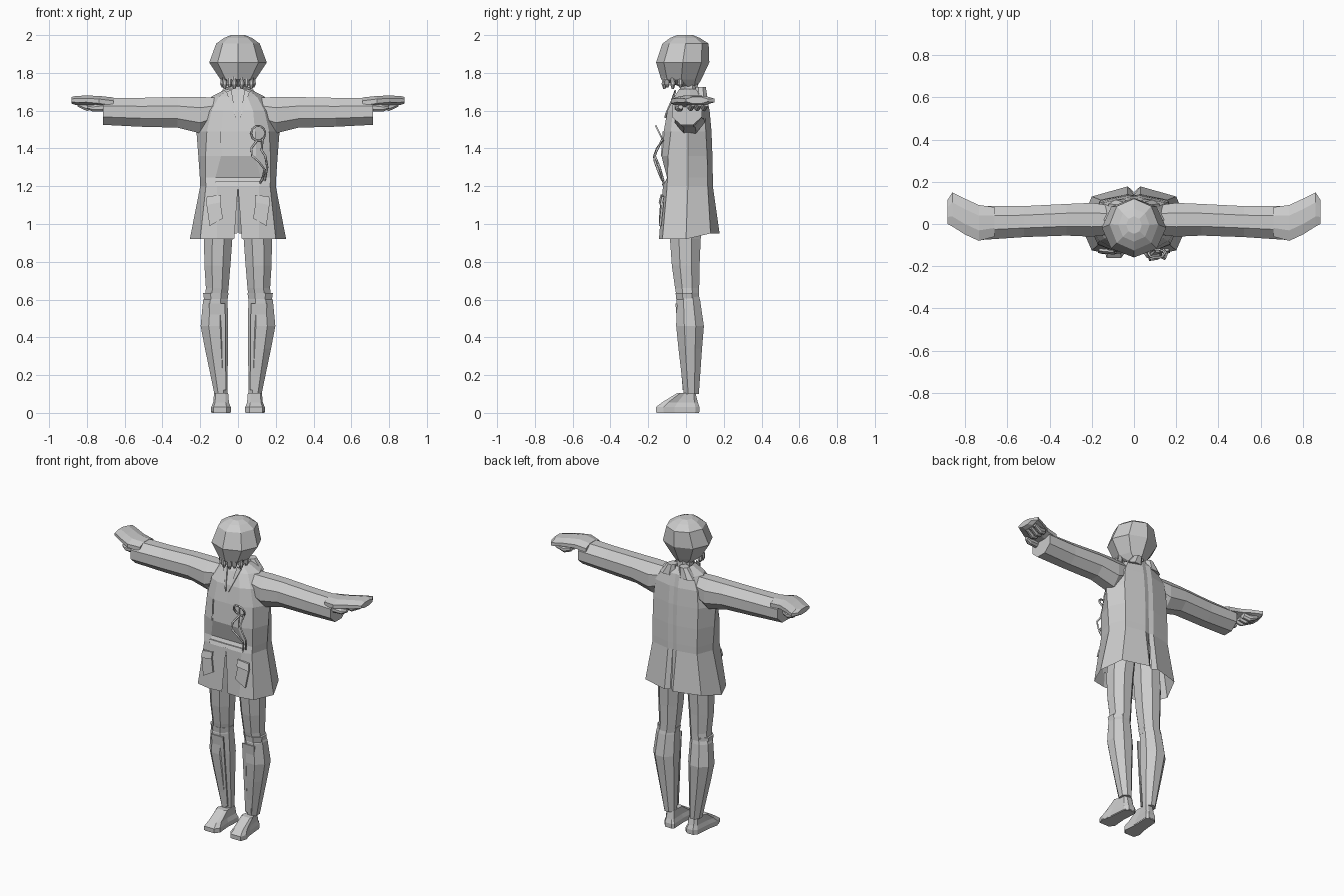
import bpy, bmesh, math
from mathutils import Vector

grey = bpy.data.materials.new("plain_grey")
grey.diffuse_color = (0.6, 0.6, 0.6, 1)


def finish(name, bm, mirror):
    bmesh.ops.recalc_face_normals(bm, faces=bm.faces)
    me = bpy.data.meshes.new(name)
    bm.to_mesh(me)
    bm.free()
    me.materials.append(grey)
    ob = bpy.data.objects.new(name, me)
    bpy.context.collection.objects.link(ob)
    if mirror:
        m = ob.modifiers.new("mirror", 'MIRROR')
        m.use_clip = True
        m.merge_threshold = 0.0005
    return ob


def loft(name, rings, closed=True, caps=True, mirror=True):
    """Skin a list of equal-length point rings."""
    bm = bmesh.new()
    rows = [[bm.verts.new(p) for p in r] for r in rings]
    n = len(rows[0])
    for a, b in zip(rows, rows[1:]):
        for i in range(n if closed else n - 1):
            j = (i + 1) % n
            bm.faces.new((a[i], a[j], b[j], b[i]))
    if caps:
        bm.faces.new(rows[0])
        bm.faces.new(rows[-1])
    return finish(name, bm, mirror)


def oct_ring(a0, a1, b0, b1, n=8, turn=0.5):
    """Polygon filling the box a0..a1, b0..b1."""
    pts = []
    k = 1 / math.cos(math.pi / n) if turn else 1
    if turn:
        k = 1 / math.cos(math.pi / n)
    for i in range(n):
        t = 2 * math.pi * (i + turn) / n
        pts.append(((a0 + a1) / 2 + math.cos(t) * k * (a1 - a0) / 2 * math.cos(math.pi / n) * (1.08 if turn else 1),
                    (b0 + b1) / 2 + math.sin(t) * k * (b1 - b0) / 2 * math.cos(math.pi / n) * (1.08 if turn else 1)))
    return pts


def up(z, x0, x1, y0, y1, turn=0.5):
    return [(x, y, z) for x, y in oct_ring(x0, x1, y0, y1, 8, turn)]


def side(x, y0, y1, z0, z1):
    return [(x, y, z) for y, z in oct_ring(y0, y1, z0, z1)]


def plate(name, pts, depth=0.008, mirror=True):
    """Thin panel facing the front."""
    return loft(name, [pts, [(x, y + depth, z) for x, y, z in pts]], mirror=mirror)


def tube(name, pts, r, cyclic=False):
    cu = bpy.data.curves.new(name, 'CURVE')
    cu.dimensions = '3D'
    cu.bevel_depth = r
    cu.bevel_resolution = 0
    cu.use_fill_caps = True
    sp = cu.splines.new('POLY')
    sp.points.add(len(pts) - 1)
    for q, p in zip(sp.points, pts):
        q.co = (*p, 1)
    sp.use_cyclic_u = cyclic
    cu.materials.append(grey)
    ob = bpy.data.objects.new(name, cu)
    bpy.context.collection.objects.link(ob)
    return ob


# Head: faceted ball with a flat-topped crown
loft("head", [
    up(1.725, -.05, .05, -.03, .06, 0),
    up(1.765, -.10, .10, -.14, .09, 0),
    up(1.855, -.165, .165, -.17, .135, 0),
    up(1.955, -.125, .125, -.135, .13, 0),
    up(1.985, -.08, .08, -.09, .08, 0),
    up(2.0, -.04, .04, -.05, .04, 0)], mirror=False)
loft("neck", [up(1.62, -.06, .06, -.04, .07), up(1.76, -.045, .045, -.03, .06)], mirror=False)

# Ragged fringe hanging under the jaw
for i, (x, y) in enumerate([(.02, -.115), (.045, -.10), (.07, -.07), (.08, -.03)]):
    loft(f"jaw_fringe_{i}", [up(1.715 + .008 * (i % 2), x - .006, x + .006, y - .006, y + .006),
                             up(1.74, x - .015, x + .015, y - .014, y + .014),
                             up(1.79, x - .009, x + .009, y - .01, y + .01)])

# Coat: half outline from front middle to back middle at each height
coat = [
    (.92, [(.02, -.135), (.11, -.143), (.20, -.125), (.255, 0), (.20, .13), (.03, .178), (.004, .155)]),
    (1.20, [(0, -.122), (.11, -.122), (.17, -.10), (.20, .01), (.16, .115), (.03, .142), (0, .135)]),
    (1.245, [(0, -.10), (.12, -.10), (.172, -.098), (.202, .01), (.16, .115), (.03, .142), (0, .135)]),
    (1.36, [(0, -.13), (.09, -.13), (.172, -.095), (.21, .01), (.16, .112), (.03, .14), (0, .134)]),
    (1.49, [(0, -.118), (.09, -.118), (.165, -.08), (.22, .01), (.16, .105), (.03, .135), (0, .13)]),
    (1.60, [(0, -.095), (.08, -.098), (.14, -.07), (.19, .01), (.15, .10), (.03, .125), (0, .12)]),
    (1.675, [(0, -.06), (.05, -.062), (.10, -.04), (.14, .02), (.11, .08), (.03, .11), (0, .105)]),
    (1.715, [(0, -.03), (.03, -.035), (.05, -.02), (.06, .02), (.055, .06), (.03, .08), (0, .08)])]
loft("coat", [[(x, y, z + (.03 if z < 1 and y > .1 else 0)) for x, y in row] for z, row in coat],
     closed=False, caps=False)

# Collar, chest edges and pockets
plate("lapel", [(.01, -.114, 1.56), (.018, -.112, 1.58), (.062, -.06, 1.70), (.035, -.06, 1.71)])
plate("chest_edge", [(.088, -.133, 1.36), (.096, -.133, 1.36), (.096, -.124, 1.49), (.090, -.124, 1.49)])
plate("waist_band", [(0, -.128, 1.205), (.12, -.126, 1.205), (.12, -.118, 1.225), (0, -.120, 1.225)])
plate("pocket", [(.08, -.143, 1.03), (.15, -.143, .99), (.168, -.13, 1.11), (.095, -.136, 1.125)], .012)
plate("pocket_flap", [(.09, -.145, 1.115), (.17, -.138, 1.10), (.165, -.128, 1.145), (.09, -.134, 1.155)], .012)

# Raised back of the collar
loft("collar_back", [up(1.66, .01, .12, .05, .115), up(1.725, .015, .07, .05, .105)])

# Sleeves and mitten-shaped hands
loft("sleeve", [side(.12, -.05, .09, 1.52, 1.67), side(.20, -.06, .10, 1.48, 1.672),
                side(.32, -.055, .095, 1.51, 1.672), side(.52, -.062, .085, 1.515, 1.668),
                side(.715, -.075, .085, 1.525, 1.668)])
loft("hand", [side(.66, -.06, .08, 1.61, 1.67), side(.735, -.08, .09, 1.622, 1.678),
              side(.80, -.05, .12, 1.63, 1.68), side(.86, -.012, .15, 1.63, 1.678),
              side(.882, .0, .115, 1.638, 1.672)])
loft("thumb", [side(.70, -.06, -.02, 1.595, 1.64), side(.77, -.055, -.015, 1.595, 1.63),
               side(.80, -.04, -.015, 1.61, 1.63)])
for i in range(3):
    y = .0 + .035 * i
    loft(f"curled_finger_{i}", [side(.76, y, y + .03, 1.61, 1.65), side(.80, y + .01, y + .04, 1.598, 1.64),
                                side(.85, y + .025, y + .05, 1.622, 1.65)])

# Legs: trousers down to the knee, then a separate lower leg
loft("thigh", [up(1.12, .015, .16, -.085, .09), up(.92, .03, .18, -.085, .078),
               up(.78, .04, .178, -.075, .072), up(.66, .05, .17, -.058, .07),
               up(.59, .058, .178, -.045, .07)])
loft("knee_cuff", [up(.635, .05, .185, -.055, .065), up(.60, .055, .18, -.052, .07)])
loft("lower_leg", [up(.635, .062, .168, -.03, .065), up(.595, .055, .185, -.05, .075),
                   up(.46, .052, .198, -.052, .095), up(.34, .053, .175, -.04, .085),
                   up(.10, .056, .125, -.012, .068)])
plate("shin_panel", [(.064, -.017, .12), (.105, -.017, .12), (.155, -.056, .58), (.068, -.056, .58)], .009)

# Shoes: sole slab and wedge upper
outline = [(.04, .06), (.055, .072), (.10, .072), (.118, .05), (.128, -.06), (.142, -.12),
           (.13, -.16), (.06, -.16), (.038, -.13), (.045, -.04)]
loft("shoe_sole", [[(x, y, z) for x, y in outline] for z in (.005, .03)])
loft("shoe_upper", [
    [(x, y, .03) for x, y in outline],
    [(.088 + (x - .088) * .8, .02 + (y - .02) * .82, .055) for x, y in outline],
    [(.088 + (x - .088) * .72, .035 + (y - .035) * .42, .105) for x, y in outline]])
loft("sole_base", [[(.088 + (x - .088) * .97, y * .97, z) for x, y in outline] for z in (0, .006)])

# Cord with a ring, hanging off the chest
ring = [(.107 + .038 * math.cos(t * math.pi / 5), -.14 - .02 * math.sin(t * math.pi / 5),
         1.48 + .04 * math.sin(t * math.pi / 5)) for t in range(10)]
tube("cord_ring", ring, .006, True)
tube("cord_long", [(.10, -.125, 1.44), (.07, -.155, 1.40), (.075, -.17, 1.36), (.11, -.165, 1.33),
                   (.14, -.15, 1.29), (.13, -.13, 1.24), (.115, -.115, 1.215)], .006)
tube("cord_short", [(.13, -.125, 1.45), (.125, -.155, 1.39), (.145, -.165, 1.36),
                    (.155, -.14, 1.30), (.14, -.12, 1.23)], .006)
